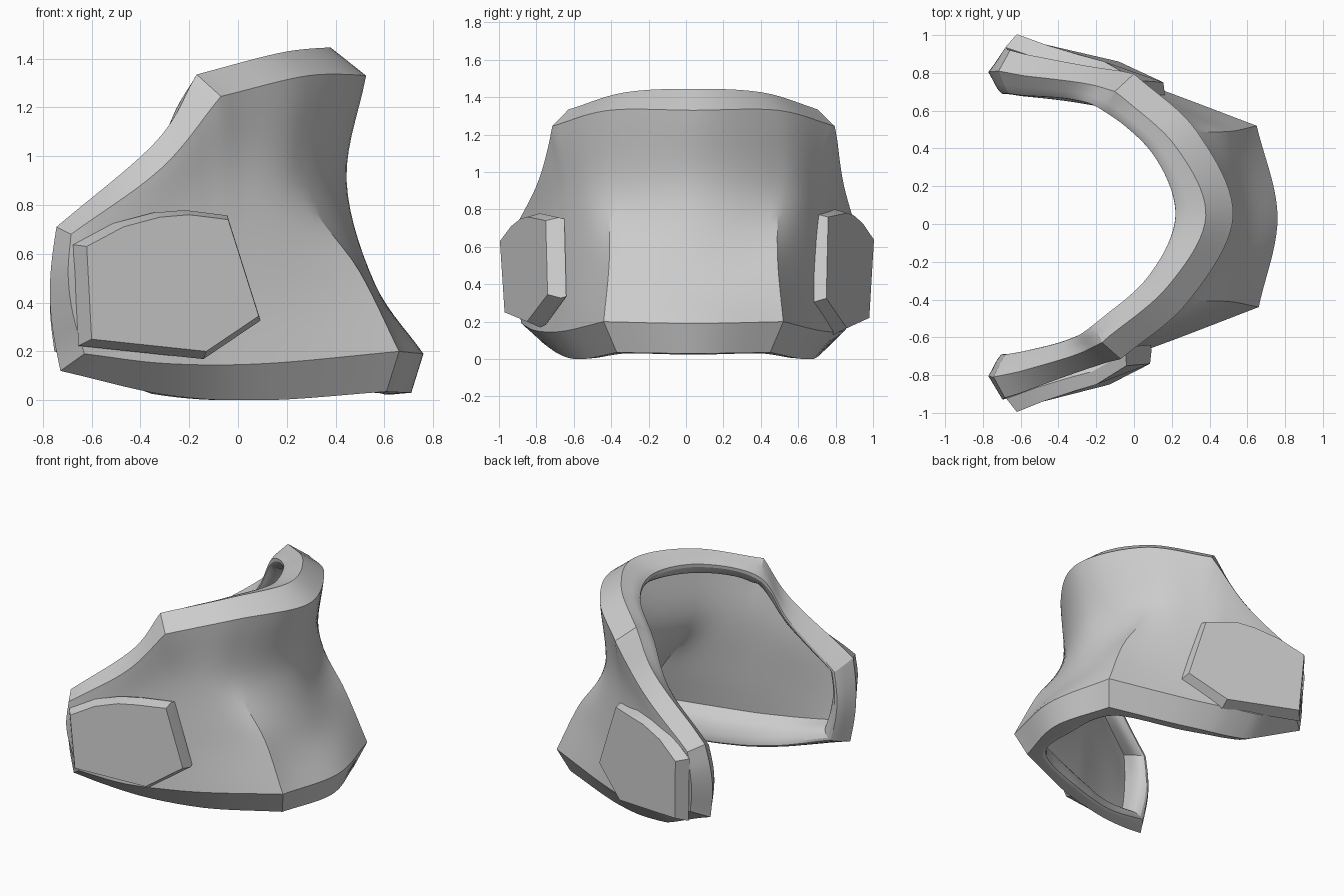
import bpy, bmesh, math
from mathutils import Vector

cube = bpy.data.objects.get("Cube")
if cube:
    bpy.data.objects.remove(cube)

STEPS_U, STEPS_V, STEPS_ROLL = 10, 7, 4

grey = bpy.data.materials.new("plain grey")
grey.use_nodes = True
grey.diffuse_color = (0.6, 0.6, 0.6, 1)
grey.node_tree.nodes["Principled BSDF"].inputs["Base Color"].default_value = (0.6, 0.6, 0.6, 1)


def spline(points, steps):
    """Smooth curve through the points."""
    pts = [2 * points[0] - points[1], *points, 2 * points[-1] - points[-2]]
    out = []
    for a, b, c, d in zip(pts, pts[1:], pts[2:], pts[3:]):
        for k in range(steps):
            t = k / steps
            out.append(b + t * (c - a) / 2 + t * t * (a - 2.5 * b + 2 * c - d / 2)
                       + t ** 3 * (1.5 * (b - c) + (d - a) / 2))
    return out + [points[-1]]


def row(half, corner=None):
    """Mirror a half row about the back centre; corner is where it bends sharply."""
    half = [Vector(p) for p in half]
    full = [Vector((p.x, -p.y, p.z)) for p in reversed(half[1:])] + half
    if corner is None:
        return spline(full, STEPS_U)
    mid = len(half) - 1
    lo, hi = mid - corner, mid + corner
    return (spline(full[:lo + 1], STEPS_U)[:-1] + spline(full[lo:hi + 1], STEPS_U)[:-1]
            + spline(full[hi:], STEPS_U))


def finish(name, bm, angle):
    bmesh.ops.recalc_face_normals(bm, faces=bm.faces)
    mesh = bpy.data.meshes.new(name)
    bm.to_mesh(mesh)
    bm.free()
    obj = bpy.data.objects.new(name, mesh)
    bpy.context.collection.objects.link(obj)
    mesh.materials.append(grey)
    bpy.ops.object.select_all(action='DESELECT')
    obj.select_set(True)
    bpy.context.view_layer.objects.active = obj
    bpy.ops.object.shade_smooth_by_angle(angle=math.radians(angle))


# Outer wall rows, each from back centre round to the front tip
outer_rows = [
    row([(.76, 0, .19), (.655, .48, .2), (.1, .69, .15), (-.3, .82, .15), (-.64, .88, .19)], 1),
    row([(.56, 0, .48), (.50, .45, .53), (.07, .66, .5), (-.3, .81, .42), (-.68, .91, .36)], 1),
    row([(.445, 0, .9), (.28, .45, .88), (0, .67, .9), (-.3, .80, .72), (-.69, .93, .52)]),
    row([(.525, 0, 1.33), (.31, .45, 1.33), (-.035, .755, 1.245), (-.29, .815, .95), (-.67, .92, .68)], 2),
]
outer = [list(col) for col in zip(*(spline(list(c), STEPS_V) for c in zip(*outer_rows)))]

# Rim ridge and inner lip rows
ridge_low = row([(.71, 0, .03), (.60, .41, .035), (.1, .59, 0), (-.3, .69, .02), (-.74, .80, .12)], 1)
ridge_top = row([(.38, 0, 1.445), (.20, .37, 1.425), (-.135, .665, 1.335), (-.31, .725, 1.06), (-.73, .81, .71)], 2)
lip_low = row([(.58, 0, .03), (.5, .34, .04), (.05, .52, .02), (-.3, .62, .05), (-.66, .69, .15)])
lip_top = row([(.22, 0, 1.38), (.09, .32, 1.36), (-.18, .56, 1.25), (-.35, .64, .95), (-.67, .69, .64)])

NV, NU = len(outer), len(outer[0])


def tip(a, b):
    """Bowed front edge between a low and a high corner."""
    ts = [j / (NV - 1) for j in range(NV)]
    return [a.lerp(b, t) - Vector((.035 * math.sin(math.pi * t), 0, 0)) for t in ts]


def ring(low, end, top, start):
    return low[:-1] + end[:-1] + top[:0:-1] + start[:0:-1]


def grid_ring(g):
    return ring(g[0], [r[-1] for r in g], g[-1], [r[0] for r in g])


def rim_ring(low, top):
    return ring(low, tip(low[-1], top[-1]), top, tip(low[0], top[0]))


def sample(j, i):
    j0, i0 = min(int(j), NV - 2), min(int(i), NU - 2)
    a = outer[j0][i0].lerp(outer[j0][i0 + 1], i - i0)
    b = outer[j0 + 1][i0].lerp(outer[j0 + 1][i0 + 1], i - i0)
    return a.lerp(b, j - j0)


# Inner wall: an inset, offset copy of the outer wall
inner = []
for j in range(NV):
    line = []
    for i in range(NU):
        v = (NV - 1) * (.07 + .86 * j / (NV - 1))
        u = (NU - 1) * (.025 + .95 * i / (NU - 1))
        du = sample(v, u + 1) - sample(v, u - 1)
        dv = sample(v + 1, u) - sample(v - 1, u)
        line.append(sample(v, u) - .055 * du.cross(dv).normalized())
    inner.append(line)

# Collar shell
bm = bmesh.new()


def place(p):
    """Slight lean of the whole shell, with the left tip raised underneath."""
    x = p.x + .055 * p.y * (p.z - .4)
    y = p.y + .04 * min(max(2 * p.x + 1.2, 0), 1)
    lift = .25 * max(-p.x - .35, 0) * max(1 - p.z / .7, 0) if p.y > 0 else 0
    return bm.verts.new((x, y, max(p.z + lift, 0)))


def sheet(points):
    g = [[place(p) for p in line] for line in points]
    for a, b in zip(g, g[1:]):
        for i in range(NU - 1):
            bm.faces.new((a[i], a[i + 1], b[i + 1], b[i]))
    return grid_ring(g)


def bridge(rings):
    for a, b in zip(rings, rings[1:]):
        for k in range(len(a)):
            n = (k + 1) % len(a)
            bm.faces.new((a[k], a[n], b[n], b[k]))


# Rounded lip rolling from the rim ridge back to the inner wall
rolls = []
for ridge, lip, wall in zip(rim_ring(ridge_low, ridge_top), rim_ring(lip_low, lip_top), grid_ring(inner)):
    under = lip.lerp(wall, .4)
    rolls.append(spline([ridge, lip, under + .35 * (under - ridge), wall], STEPS_ROLL)[:-1])
loops = [[place(p) for p in loop] for loop in zip(*rolls)]
bridge([sheet(outer), *loops, sheet(inner)])
finish("collar_shell", bm, 21)

# Raised side pads
pad_face = [(-.62, .995, .63), (-.47, .935, .71), (-.32, .885, .75), (-.2, .85, .76),
            (-.04, .75, .74), (.085, .74, .345), (-.13, .85, .2), (-.6, .97, .25)]
for name, side, stretch, out in (("right_side_pad", -1, 1, 0), ("left_side_pad", 1, 1.1, .01)):
    bm = bmesh.new()
    rings = []
    for grow, depth in ((1, 0), (1.09, .07), (1.05, .1)):
        rings.append([bm.verts.new((-.62 + stretch * (grow * x + .62),
                                    side * (y + out - depth), .55 + stretch * grow * (z - .55)))
                      for x, y, z in pad_face])
    bridge(rings)
    bm.faces.new(rings[0])
    bm.faces.new(rings[-1])
    finish(name, bm, 25)
